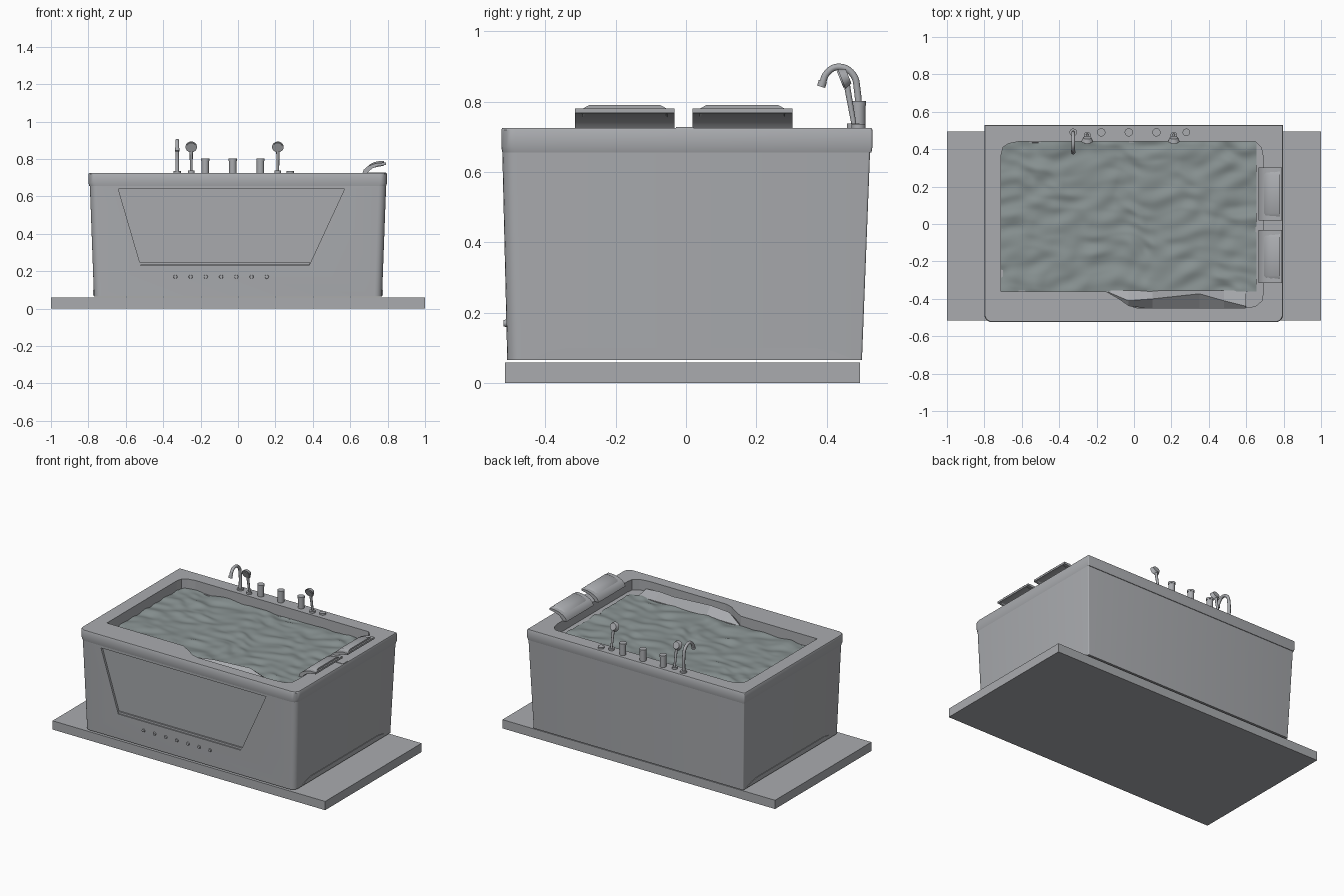
import bpy, bmesh, math
from mathutils import Vector, noise

if "Cube" in bpy.data.objects:
    bpy.data.objects.remove(bpy.data.objects["Cube"])


def material(name, color):
    m = bpy.data.materials.new(name)
    m.use_nodes = True
    m.diffuse_color = color
    m.node_tree.nodes["Principled BSDF"].inputs["Base Color"].default_value = color
    return m


GREY = material("soft grey", (0.40, 0.41, 0.43, 1))
WATER = material("water grey green", (0.25, 0.29, 0.29, 1))


def finish(name, bm, mat, smooth=None):
    bmesh.ops.recalc_face_normals(bm, faces=bm.faces)
    mesh = bpy.data.meshes.new(name)
    bm.to_mesh(mesh)
    bm.free()
    mesh.materials.append(mat)
    ob = bpy.data.objects.new(name, mesh)
    bpy.context.collection.objects.link(ob)
    if smooth:
        bpy.ops.object.select_all(action="DESELECT")
        bpy.context.view_layer.objects.active = ob
        ob.select_set(True)
        bpy.ops.object.shade_smooth_by_angle(angle=math.radians(smooth))
    return ob


def loft(name, loops, mat=GREY, smooth=None, caps=True):
    """Skin a run of closed loops with equal point counts."""
    bm = bmesh.new()
    rings = [[bm.verts.new(p) for p in loop] for loop in loops]
    n = len(rings[0])
    for a, b in zip(rings, rings[1:]):
        for i in range(n):
            j = (i + 1) % n
            bm.faces.new((a[i], a[j], b[j], b[i]))
    if caps:
        bm.faces.new(rings[0][::-1])
        bm.faces.new(rings[-1])
    return finish(name, bm, mat, smooth)


def rounded(x0, x1, y0, y1, z, front=0.04, back=0.006):
    """Rectangle loop with separate front and back corner radii."""
    pts = []
    corners = [(x1, y1, back), (x0, y1, back), (x0, y0, front), (x1, y0, front)]
    for k, (x, y, r) in enumerate(corners):
        cx = x - r if x == x1 else x + r
        cy = y - r if y == y1 else y + r
        for i in range(6):
            a = math.radians(90 * k + 18 * i)
            pts.append((cx + r * math.cos(a), cy + r * math.sin(a), z))
    return pts


def cut(ob, cutter):
    cutter.hide_render = True
    cutter.hide_set(True)
    mod = ob.modifiers.new("cut", "BOOLEAN")
    mod.object = cutter
    mod.solver = "EXACT"


def cylinder(name, start, end, r, seg=24, r2=None):
    bm = bmesh.new()
    axis = Vector(end) - Vector(start)
    bmesh.ops.create_cone(bm, cap_ends=True, segments=seg, radius1=r,
                          radius2=r if r2 is None else r2, depth=axis.length)
    bmesh.ops.rotate(bm, verts=bm.verts, matrix=axis.to_track_quat("Z", "Y").to_matrix())
    bmesh.ops.translate(bm, verts=bm.verts, vec=(Vector(start) + Vector(end)) / 2)
    return finish(name, bm, GREY, 40)


def tube(name, points, r):
    cu = bpy.data.curves.new(name, "CURVE")
    cu.dimensions = "3D"
    cu.bevel_depth, cu.bevel_resolution, cu.use_fill_caps = r, 3, True
    sp = cu.splines.new("BEZIER")
    sp.bezier_points.add(len(points) - 1)
    for bp, p in zip(sp.bezier_points, points):
        bp.co = p
        bp.handle_left_type = bp.handle_right_type = "AUTO"
    cu.materials.append(GREY)
    ob = bpy.data.objects.new(name, cu)
    bpy.context.collection.objects.link(ob)
    return ob


# Floor slab
loft("floor_slab", [[(x, y, z) for x, y in ((-1, -.515), (1, -.515), (1, .495), (-1, .495))]
                    for z in (0, .058)])

# Tapered tub skirt with its basin and front window recess
skirt = loft("tub_skirt", [rounded(-.77, .77, -.508, .50, .065),
                           rounded(-.792, .792, -.522, .523, .655)], smooth=30)
cut(skirt, loft("basin_cutter", [rounded(-.64, .60, -.32, .40, .2, .06, .06),
                                 rounded(-.70, .65, -.355, .435, .66, .01, .06)]))
window = [(-.52, .23), (.38, .23), (.57, .64), (-.64, .64)]
cut(skirt, loft("window_cutter", [
    [(x, -.6, z) for x, z in window],
    [(x, -.494 - (z - .065) * .024, z) for x, z in window]]))

# Window glass edge: thin sill strip
loft("window_sill", [[(x, y, z) for x, z in ((-.52, .232), (.38, .232), (.385, .245), (-.525, .245))]
                     for y in (-.508, -.49)])

# Shallow arched kick panels on both ends
arch = [(-.43, .07), (-.39, .09), (-.34, .10), (.36, .10), (.42, .09), (.47, .07)]
for side, label in ((1, "left"), (-1, "right")):
    loft(label + "_kick_panel", [[(side * (.765 + d + (z - .065) * .037), y, z) for y, z in arch]
                                 for d in (0, .009)])

# Overhanging rim with an opening that widens for the armrest
rim = loft("tub_rim", [rounded(-.795, .792, -.522, .527, .655),
                       rounded(-.80, .797, -.525, .53, .672),
                       rounded(-.80, .797, -.525, .53, .719),
                       rounded(-.797, .794, -.522, .527, .725)], smooth=30)
opening = [(-.71, -.36), (-.15, -.36), (-.08, -.40), (-.03, -.435), (.02, -.45), (.58, -.45),
           (.65, -.44), (.685, -.41), (.69, -.37), (.69, .36), (.68, .41), (.65, .44),
           (-.62, .44), (-.67, .43), (-.70, .41), (-.71, .37)]
cut(rim, loft("opening_cutter", [[(x, y, z) for x, y in opening] for z in (.6, .8)]))

# Armrest: a ridge that leans over a channel beside the front rim
sections = []
for x, yf, yr, zr in ((-.14, -.37, -.363, .66), (-.03, -.44, -.41, .70), (.10, -.452, -.40, .715),
                      (.35, -.452, -.373, .715), (.48, -.452, -.41, .70), (.60, -.452, -.44, .675)):
    sections.append([(x, yf, .65), (x, yf, .665), (x, yr, zr), (x, -.355, .66), (x, -.355, .65)])
loft("armrest", sections)

# Rippled water
bm = bmesh.new()
bmesh.ops.create_grid(bm, x_segments=130, y_segments=90, size=.5)
for v in bm.verts:
    v.co = (v.co.x * 1.365 - .0275, v.co.y * .80 + .04, 0)
    warp = noise.noise((v.co.x * 4, v.co.y * 4, 3)) * .8
    v.co.z = .66 + .013 * noise.noise((v.co.x * 9 + warp, v.co.y * 15 + warp, 0))
finish("water", bm, WATER, 80)

# Two curved head pillows and the plate between them
pad = [(.665, .722), (.672, .742), (.69, .758), (.72, .772), (.75, .779), (.79, .78),
       (.79, .768), (.75, .762), (.72, .75), (.70, .735), (.69, .722)]
raised = [(.69, .755), (.705, .772), (.73, .783), (.755, .788), (.78, .79), (.78, .775), (.73, .765)]
for y0, y1, label in ((-.315, -.033, "front"), (.018, .302, "back")):
    loft(label + "_pillow", [[(x, y, z) for x, z in pad] for y in (y0, y1)], smooth=35)
    loft(label + "_pillow_cushion", [[(x, y, z - d) for x, z in raised] for y, d in
         ((y0 + .02, .011), (y0 + .04, 0), (y1 - .04, 0), (y1 - .02, .011))], smooth=35)
loft("pillow_plate", [[(x, y, z) for x, y in ((.69, -.028), (.79, -.028), (.79, .022), (.69, .022))]
                      for z in (.72, .728)])

# Control knobs and small cap along the back deck
Y = .49
for i, x in enumerate((-.175, -.028, .12)):
    cylinder(f"knob_{i + 1}", (x, Y, .72), (x, Y, .79), .02)
    cylinder(f"knob_cap_{i + 1}", (x, Y, .789), (x, Y, .802), .022)
cylinder("deck_cap", (.28, Y, .72), (.28, Y, .736), .02)

# Gooseneck spout
cylinder("spout_base", (-.325, Y, .72), (-.325, Y, .735), .02)
tube("spout", [(-.325, y, z) for y, z in ((.487, .72), (.487, .83), (.472, .88), (.43, .898),
                                          (.40, .88), (.387, .85))], .010)
cylinder("spout_tip", (-.325, .389, .858), (-.325, .384, .842), .012)

# Two hand showers
for x, label in ((-.25, "right"), (.213, "left")):
    cylinder(label + "_shower_base", (x, .475, .72), (x, .475, .737), .018)
    cylinder(label + "_shower_handle", (x, .478, .73), (x, .455, .86), .007, 16, .009)
    cylinder(label + "_shower_head", (x, .462, .872), (x, .442, .864), .022, 24, .031)
    cylinder(label + "_shower_face", (x, .4425, .8642), (x, .438, .8624), .025)

# Row of jets below the window
for i in range(7):
    x = -.335 + i * .0815
    cylinder(f"jet_{i + 1}", (x, -.505, .17), (x, -.518, .17), .012, 16, .009)
